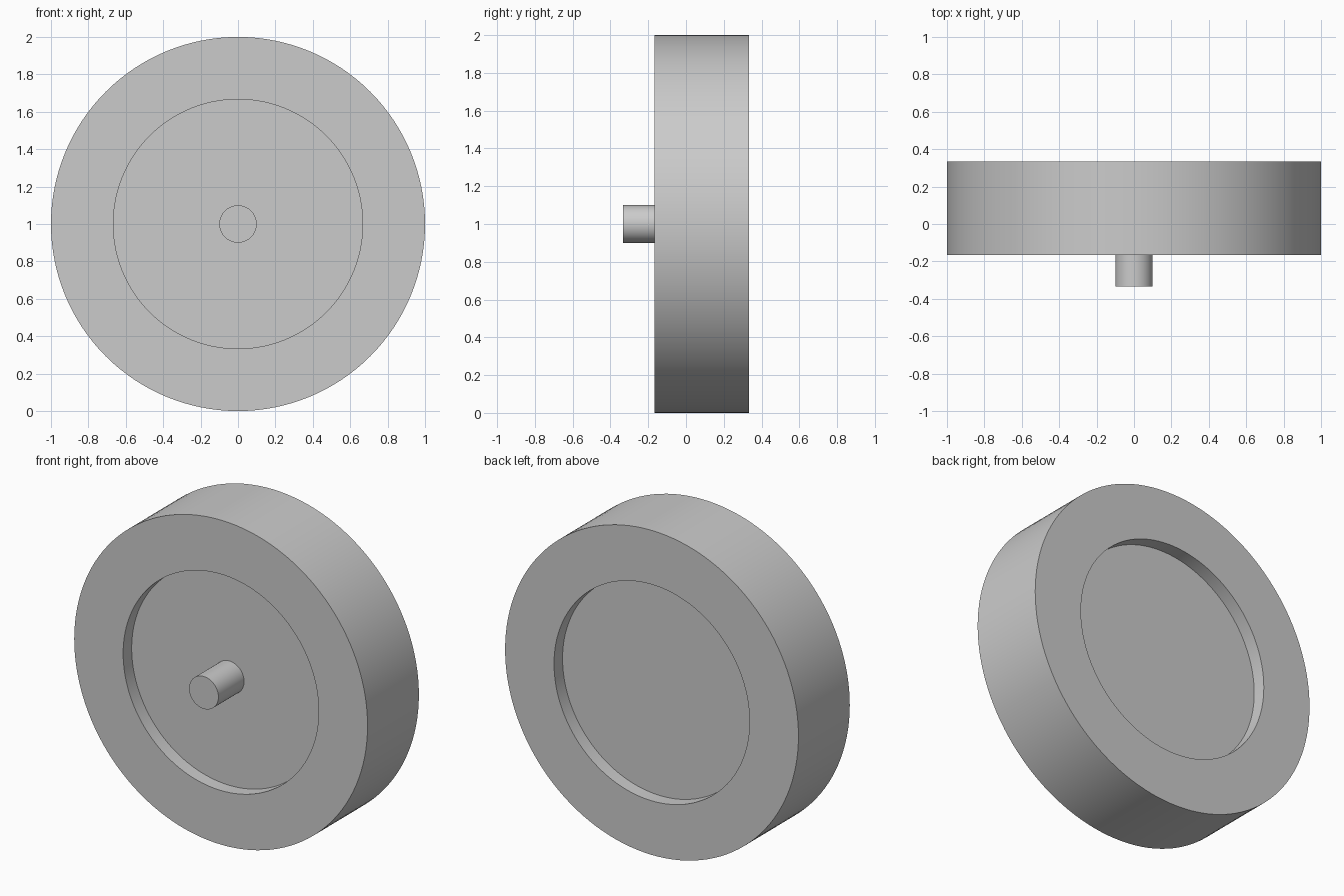
import bpy
import bmesh
import math
from mathutils import Matrix, Vector

cube = bpy.data.objects.get("Cube")
if cube:
    bpy.data.objects.remove(cube, do_unlink=True)

grey = bpy.data.materials.new("light grey")
grey.use_nodes = True
grey.diffuse_color = (0.6, 0.6, 0.6, 1)
grey.node_tree.nodes["Principled BSDF"].inputs["Base Color"].default_value = grey.diffuse_color

CENTRE = Vector((0, 0, 1))


def lathe(name, profile, steps):
    """Turn a (radius, y) profile about the horizontal y axis."""
    bm = bmesh.new()
    verts = [bm.verts.new((r, y, 0)) for r, y in profile]
    edges = [bm.edges.new(pair) for pair in zip(verts, verts[1:])]
    bmesh.ops.spin(bm, geom=verts + edges, cent=(0, 0, 0), axis=(0, 1, 0),
                   angle=math.tau, steps=steps, use_merge=True)
    bmesh.ops.remove_doubles(bm, verts=bm.verts, dist=0.0001)
    # Close the open ends with flat discs
    bmesh.ops.holes_fill(bm, edges=[e for e in bm.edges if e.is_boundary], sides=0)
    bmesh.ops.recalc_face_normals(bm, faces=bm.faces)
    bmesh.ops.transform(bm, matrix=Matrix.Translation(CENTRE), verts=bm.verts)
    mesh = bpy.data.meshes.new(name)
    bm.to_mesh(mesh)
    bm.free()
    mesh.materials.append(grey)
    obj = bpy.data.objects.new(name, mesh)
    bpy.context.collection.objects.link(obj)
    bpy.ops.object.select_all(action="DESELECT")
    obj.select_set(True)
    bpy.context.view_layer.objects.active = obj
    bpy.ops.object.shade_smooth_by_angle(angle=math.radians(30))
    return obj


# Wheel: broad tread with a shallow round recess on each side
front, back, recess = -1 / 6, 1 / 3, 1 / 12
rim, hub = 1.0, 2 / 3
lathe("wheel", [(hub, front + recess), (hub, front), (rim, front),
                (rim, back), (hub, back), (hub, back - recess)], 128)

# Axle pin: sits on the front recess floor
lathe("axle_pin", [(0.1, -1 / 3), (0.1, front + recess)], 64)
